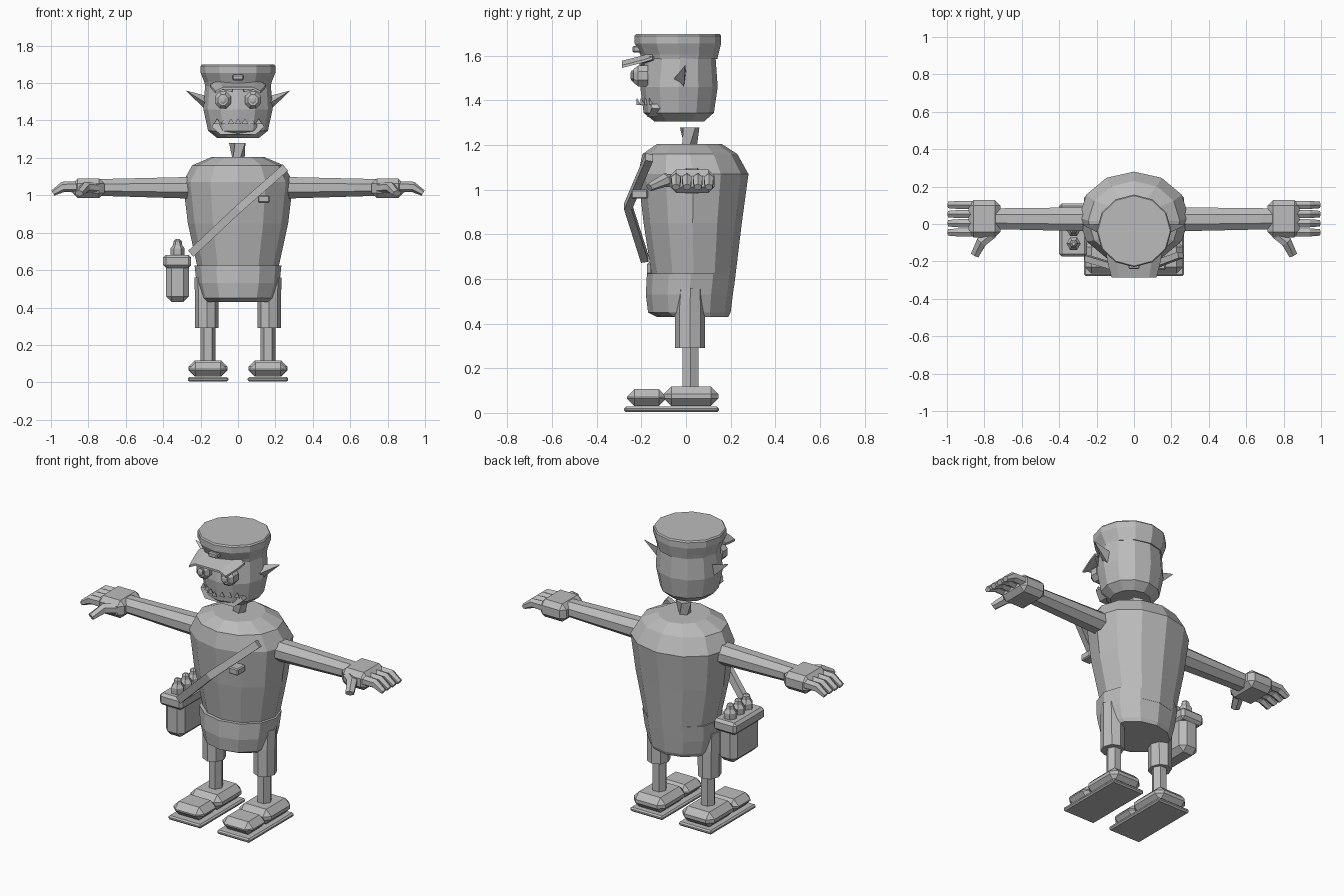
import bpy, bmesh
from math import cos, sin, tau
from mathutils import Vector

if "Cube" in bpy.data.objects:
    bpy.data.objects.remove(bpy.data.objects["Cube"])

grey = bpy.data.materials.new("plain grey")
grey.use_nodes = True
COLOR = (0.5, 0.5, 0.5, 1)
grey.diffuse_color = COLOR
grey.node_tree.nodes["Principled BSDF"].inputs["Base Color"].default_value = COLOR


def finish(name, bm):
    bmesh.ops.recalc_face_normals(bm, faces=bm.faces)
    mesh = bpy.data.meshes.new(name)
    bm.to_mesh(mesh)
    bm.free()
    mesh.materials.append(grey)
    obj = bpy.data.objects.new(name, mesh)
    bpy.context.collection.objects.link(obj)
    return obj


def loft(name, loops):
    """Skin equal-length loops of points and cap both ends."""
    bm = bmesh.new()
    rows = [[bm.verts.new(p) for p in loop] for loop in loops]
    n = len(rows[0])
    for a, b in zip(rows, rows[1:]):
        for i in range(n):
            j = (i + 1) % n
            bm.faces.new((a[i], a[j], b[j], b[i]))
    bm.faces.new(rows[0])
    bm.faces.new(rows[-1])
    return finish(name, bm)


def turned(name, rings, n=12, x=0, twist=0):
    """Stack of ellipses, each (z, half width, front y, back y)."""
    loops = []
    for k, (z, rx, y0, y1) in enumerate(rings):
        cy, ry = (y0 + y1) / 2, (y1 - y0) / 2
        angles = [tau * i / n + twist * k for i in range(n)]
        loops.append([(x + rx * cos(t), cy + ry * sin(t), z) for t in angles])
    return loft(name, loops)


def box(name, lo, hi, bevel=0.0, segments=1):
    bm = bmesh.new()
    bmesh.ops.create_cube(bm, size=1)
    for v in bm.verts:
        v.co = [(a + b) / 2 + c * (b - a) for a, b, c in zip(lo, hi, v.co)]
    if bevel:
        bmesh.ops.bevel(bm, geom=bm.edges[:], offset=bevel, segments=segments,
                        affect='EDGES', profile=0.5)
    return finish(name, bm)


def side_box(name, s, lo, hi, bevel):
    x = sorted((s * lo[0], s * hi[0]))
    return box(name, (x[0], *lo[1:]), (x[1], *hi[1:]), bevel)


def tube(name, path, sizes, n=6, up=(0, 0, 1)):
    """Polygonal tube; sizes give (half width, half height) per point."""
    pts = [Vector(p) for p in path]
    loops = []
    for i, p in enumerate(pts):
        d = (pts[min(i + 1, len(pts) - 1)] - pts[max(i - 1, 0)]).normalized()
        side = d.cross(Vector(up)).normalized()
        top = side.cross(d)
        w, h = sizes[i]
        loops.append([p + side * w * cos(tau * (k + .5) / n) + top * h * sin(tau * (k + .5) / n)
                      for k in range(n)])
    return loft(name, loops)


# Torso, trousers and neck
turned("torso", [(.56, .205, -.145, .215), (.85, .268, -.19, .25), (1.07, .295, -.215, .28),
                 (1.16, .245, -.195, .23), (1.205, .14, -.13, .16)])
turned("trouser_seat", [(.43, .185, -.13, .19), (.45, .2, -.17, .2), (.53, .222, -.18, .21),
                        (.625, .232, -.175, .222)])
turned("neck", [(1.19, .035, -.02, .05), (1.28, .048, -.03, .062)], n=5, twist=.6)

# Head, cap and brim
turned("head", [(1.305, .11, -.14, .08), (1.345, .16, -.19, .125), (1.46, .185, -.205, .142),
                (1.6, .175, -.185, .132)])
turned("cap", [(1.585, .175, -.2, .14), (1.605, .18, -.205, .145), (1.655, .2, -.23, .157),
               (1.69, .2, -.23, .157), (1.698, .194, -.224, .151)])
box("cap_badge", (-.03, -.24, 1.615), (.03, -.2, 1.645), .006)
brim_section = [(-.15, -.02), (-.1, 0), (.1, 0), (.15, -.02), (.15, -.032),
                (.1, -.012), (-.1, -.012), (-.15, -.032)]
loft("cap_brim", [[(x * k, y, z + dz) for x, dz in brim_section]
                  for y, z, k in ((-.15, 1.615, 1), (-.2, 1.6, .95), (-.287, 1.578, .8))])

# Jaw plate with pointed teeth
jaw = [(-.14, 1.365), (-.095, 1.325), (.095, 1.325), (.14, 1.365), (.13, 1.385), (-.13, 1.385)]
loft("jaw", [[(x * k, y + abs(x) * .5, z) for x, z in jaw] for y, k in ((-.222, 1), (-.16, 1))])
for i in range(7):
    x = (i - 3) * .037
    y = -.222 + abs(x) * .5
    loft("tooth", [[(x - .018, y, 1.38), (x + .018, y, 1.38), (x, y + .02, 1.38)],
                   [(x - .002, y, 1.408), (x + .002, y, 1.408), (x, y + .004, 1.408)]])

for s, label in ((1, "left"), (-1, "right")):
    # Eye with brow ridge, and ear
    tube(label + "_eye", [(s * .08, y, 1.51) for y in (-.17, -.215, -.236)],
         [(.046, .05), (.046, .05), (.028, .032)], n=8)
    tube(label + "_pupil", [(s * .08, y, 1.51) for y in (-.23, -.243, -.249)],
         [(.02, .024), (.02, .024), (.01, .012)], n=6)
    tube(label + "_brow", [(s * .03, -.2, 1.56), (s * .09, -.19, 1.575), (s * .14, -.15, 1.59)],
         [(.012, .012)] * 3, n=4)
    loft(label + "_ear", [[(s * .165, -.06, 1.49), (s * .165, -.01, 1.45), (s * .165, .0, 1.53)],
                          [(s * .275, -.005, 1.557), (s * .275, -.003, 1.555),
                           (s * .274, -.003, 1.559)]])

    # Arm, palm, fingers and thumb
    tube(label + "_arm", [(s * .2, .025, 1.04), (s * .76, .028, 1.042)],
         [(.07, .064), (.06, .048)], n=8)
    side_box(label + "_palm", s, (.715, -.072, .985), (.885, .128, 1.09), .028)
    for y in (.102, .053, .004, -.045):
        tube(label + "_finger", [(s * .86, y, 1.045), (s * .935, y, 1.045), (s * .99, y, 1.012)],
             [(.025, .03), (.025, .028), (.02, .016)])
    tube(label + "_thumb", [(s * .755, -.05, 1.04), (s * .815, -.095, 1.043),
                            (s * .85, -.165, 1.01)],
         [(.03, .03), (.032, .03), (.026, .018)])

    # Trouser leg, shin and shoe
    turned(label + "_trouser_leg", [(.29, .062, -.05, .085), (.45, .063, -.05, .085),
                                    (.56, .066, -.04, .08)], n=8, x=s * .167, twist=0)
    turned(label + "_shin", [(.1, .041, -.022, .062), (.32, .041, -.022, .062)], n=6, x=s * .16)
    side_box(label + "_sole", s, (.052, -.277, .004), (.268, .147, .028), .008)
    side_box(label + "_heel", s, (.056, -.1, .03), (.265, .145, .118), .034)
    side_box(label + "_toe_cap", s, (.06, -.265, .03), (.262, -.088, .106), .034)

# Strap across the chest, with a clip beside it
tube("chest_strap", [(.25, -.165, 1.145), (0, -.26, .925), (-.25, -.185, .69)],
     [(.03, .024)] * 3, n=4, up=(0, -1, 0))
box("chest_badge", (.107, -.245, .96), (.17, -.17, 1.0), .006)

# Side pouch holding three bottles
box("pouch", (-.385, -.155, .43), (-.262, .095, .65), .03)
box("pouch_rim", (-.4, -.175, .612), (-.25, .11, .682), .015)
for y in (-.105, -.03, .045):
    turned("bottle", [(.66, .038, y - .038, y + .038), (.715, .038, y - .038, y + .038),
                      (.735, .024, y - .024, y + .024), (.755, .022, y - .022, y + .022),
                      (.765, .01, y - .01, y + .01)], n=6, x=-.323)
